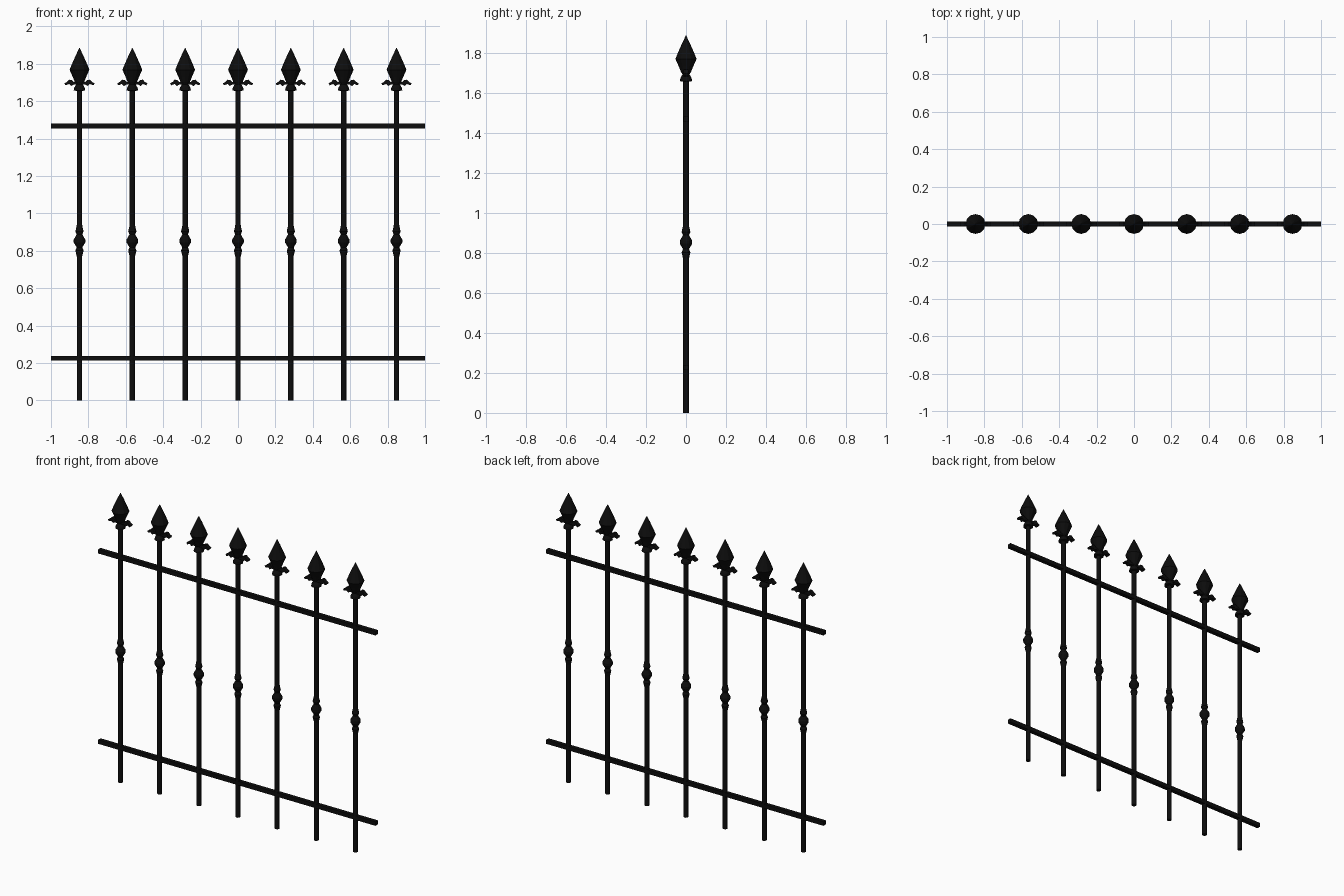
import bpy, bmesh, math

old = bpy.data.objects.get("Cube")
if old:
    bpy.data.objects.remove(old, do_unlink=True)

iron = bpy.data.materials.new("black iron")
iron.use_nodes = True
colour = (0.004, 0.004, 0.004, 1)
iron.diffuse_color = colour
iron.node_tree.nodes["Principled BSDF"].inputs["Base Color"].default_value = colour


def make_object(name, bm, x=0):
    bmesh.ops.recalc_face_normals(bm, faces=bm.faces)
    mesh = bpy.data.meshes.new(name)
    bm.to_mesh(mesh)
    bm.free()
    mesh.materials.append(iron)
    obj = bpy.data.objects.new(name, mesh)
    obj.location.x = x
    bpy.context.collection.objects.link(obj)
    return obj


def lathe(name, profile, x, sides=12):
    """Turn (radius, height) pairs about the z axis and cap both ends."""
    bm = bmesh.new()
    rings = []
    for r, z in profile:
        rings.append([bm.verts.new((r * math.cos(a), r * math.sin(a), z))
                      for a in (2 * math.pi * i / sides for i in range(sides))])
    for low, high in zip(rings, rings[1:]):
        for i in range(sides):
            j = (i + 1) % sides
            bm.faces.new((low[i], low[j], high[j], high[i]))
    bm.faces.new(rings[0])
    bm.faces.new(rings[-1])
    return make_object(name, bm, x)


def leaf(name, outline, x, side, half):
    """Thin curled leaf cut from an outline in the xz plane."""
    bm = bmesh.new()
    face = bm.faces.new([bm.verts.new((side * px, -half, pz)) for px, pz in outline])
    grown = bmesh.ops.extrude_face_region(bm, geom=[face])["geom"]
    verts = [v for v in grown if isinstance(v, bmesh.types.BMVert)]
    bmesh.ops.translate(bm, verts=verts, vec=(0, 2 * half, 0))
    return make_object(name, bm, x)


def rail(name, z):
    bm = bmesh.new()
    bmesh.ops.create_cube(bm, size=1)
    bmesh.ops.scale(bm, verts=bm.verts, vec=(2, 0.026, 0.026))
    obj = make_object(name, bm)
    obj.location.z = z


R = 0.0145
spear = [(R, 1.69), (0.024, 1.70), (0.036, 1.73), (0.053, 1.768),
         (0.040, 1.80), (0.020, 1.845), (0.001, 1.885)]
collar = [(R, 1.655), (0.031, 1.657), (0.028, 1.672), (0.018, 1.69), (0.022, 1.705)]
knob = [(R, 0.77), (0.017, 0.78), (0.022, 0.802), (0.015, 0.818), (0.031, 0.845),
        (0.031, 0.86), (0.015, 0.888), (0.022, 0.904), (0.017, 0.925), (R, 0.94)]
curl = [(0.0, 1.685), (0.03, 1.69), (0.045, 1.681), (0.056, 1.692), (0.075, 1.685),
        (0.081, 1.695), (0.066, 1.704), (0.056, 1.715), (0.042, 1.714),
        (0.03, 1.702), (0.0, 1.71)]

# Pickets with knob, collar, side leaves and spear head
for n in range(7):
    x = (n - 3) * 0.2825
    lathe(f"picket_{n + 1}", [(R, 0), (R, 1.72)], x)
    lathe(f"knob_{n + 1}", knob, x)
    lathe(f"collar_{n + 1}", collar, x)
    lathe(f"spear_head_{n + 1}", spear, x)
    for side, word in ((1, "left"), (-1, "right")):
        leaf(f"{word}_leaf_{n + 1}", curl, x, side, 0.013)

# Horizontal rails
rail("lower_rail", 0.226)
rail("upper_rail", 1.467)
